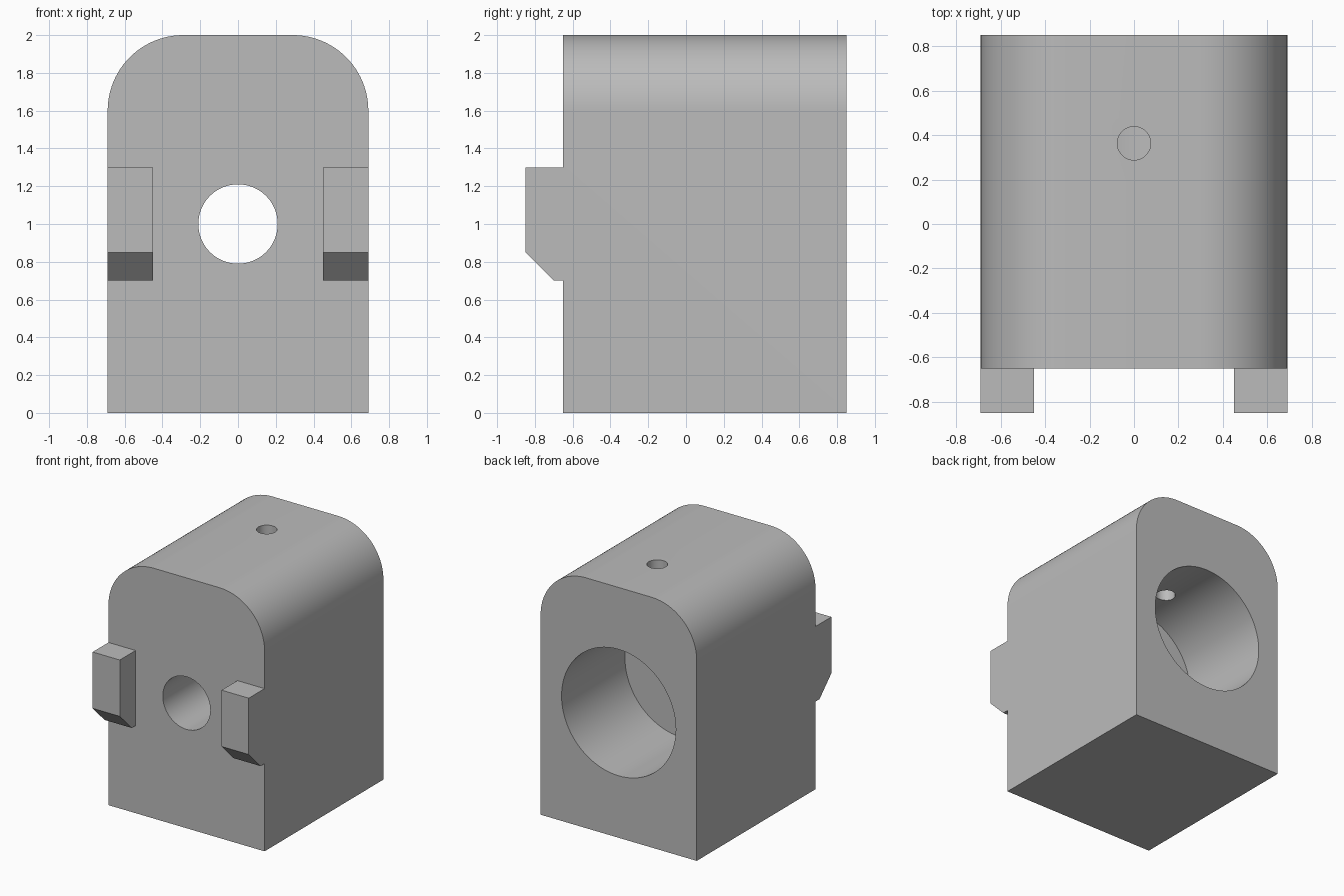
import bpy, bmesh
from math import sin, cos, pi, radians
from mathutils import Matrix

cube = bpy.data.objects.get("Cube")
if cube:
    bpy.data.objects.remove(cube, do_unlink=True)

grey = bpy.data.materials.new("plain_grey")
grey.use_nodes = True
grey.diffuse_color = (0.5, 0.5, 0.5, 1)
grey.node_tree.nodes["Principled BSDF"].inputs["Base Color"].default_value = (0.5, 0.5, 0.5, 1)


def prism(name, points, offset):
    """Closed solid made by sweeping a flat outline along offset."""
    bm = bmesh.new()
    face = bm.faces.new([bm.verts.new(p) for p in points])
    swept = bmesh.ops.extrude_face_region(bm, geom=[face], use_keep_orig=True)["geom"]
    verts = [v for v in swept if isinstance(v, bmesh.types.BMVert)]
    bmesh.ops.translate(bm, verts=verts, vec=offset)
    bmesh.ops.recalc_face_normals(bm, faces=bm.faces)
    return to_object(name, bm)


def cylinder(name, radius, length, centre, axis):
    bm = bmesh.new()
    bmesh.ops.create_cone(bm, cap_ends=True, segments=96, radius1=radius,
                          radius2=radius, depth=length)
    turn = Matrix.Rotation(pi / 2, 4, "X") if axis == "Y" else Matrix()
    bm.transform(Matrix.Translation(centre) @ turn)
    return to_object(name, bm)


def to_object(name, bm):
    mesh = bpy.data.meshes.new(name)
    bm.to_mesh(mesh)
    bm.free()
    mesh.materials.append(grey)
    obj = bpy.data.objects.new(name, mesh)
    bpy.context.collection.objects.link(obj)
    return obj


def combine(target, tool, operation):
    """Apply a boolean and discard the tool."""
    mod = target.modifiers.new(tool.name, "BOOLEAN")
    mod.operation = operation
    mod.solver = "EXACT"
    mod.object = tool
    bpy.context.view_layer.objects.active = target
    bpy.ops.object.modifier_apply(modifier=mod.name)
    bpy.data.objects.remove(tool, do_unlink=True)


# Housing block with rounded top corners
half, front, back, top, fillet, steps = 0.69, -0.65, 0.85, 2.0, 0.4, 24
arc = [(half - fillet + fillet * cos(i * pi / 2 / steps),
        top - fillet + fillet * sin(i * pi / 2 / steps)) for i in range(steps + 1)]
right = [(half, 0)] + arc
outline = right + [(-x, z) for x, z in reversed(right)]
housing = prism("housing", [(x, front, z) for x, z in outline], (0, back - front, 0))

# Chamfered lugs at both front edges
lug = [(front, 0.7), (-0.7, 0.7), (-0.85, 0.85), (-0.85, 1.3), (front, 1.3)]
for name, x in (("left_lug", 0.45), ("right_lug", -half)):
    combine(housing, prism(name, [(x, y, z) for y, z in lug], (0.24, 0, 0)), "UNION")

# Wide rear bore, narrow front hole and top pin hole
combine(housing, cylinder("rear_bore", 0.505, 1.0, (0, 0.55, 1), "Y"), "DIFFERENCE")
combine(housing, cylinder("front_hole", 0.21, 1.2, (0, -0.3, 1), "Y"), "DIFFERENCE")
combine(housing, cylinder("pin_hole", 0.075, 1.0, (0, 0.363, 1.7), "Z"), "DIFFERENCE")

# Smooth curved walls, crisp edges
bpy.ops.object.select_all(action="DESELECT")
housing.select_set(True)
bpy.context.view_layer.objects.active = housing
bpy.ops.object.shade_smooth_by_angle(angle=radians(30))
